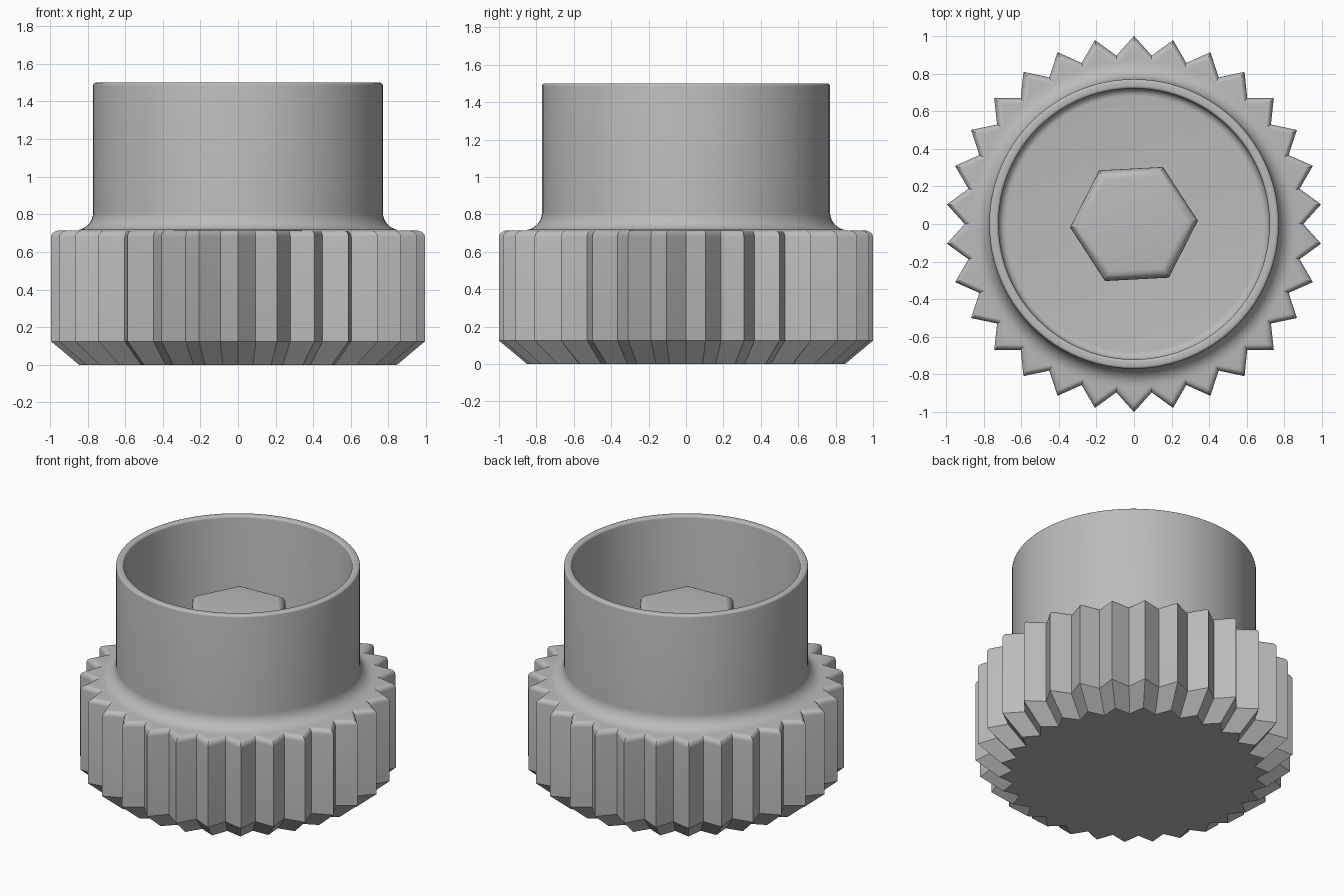
import bpy, bmesh, math
from math import sin, cos, pi, radians

cube = bpy.data.objects.get("Cube")
if cube:
    bpy.data.objects.remove(cube, do_unlink=True)

grey = bpy.data.materials.new("plain grey")
grey.use_nodes = True
COLOUR = (0.5, 0.5, 0.5, 1)
grey.diffuse_color = COLOUR
grey.node_tree.nodes["Principled BSDF"].inputs["Base Color"].default_value = COLOUR


def finish(bm, name):
    bmesh.ops.recalc_face_normals(bm, faces=bm.faces)
    mesh = bpy.data.meshes.new(name)
    bm.to_mesh(mesh)
    bm.free()
    mesh.materials.append(grey)
    obj = bpy.data.objects.new(name, mesh)
    bpy.context.collection.objects.link(obj)
    bpy.ops.object.select_all(action='DESELECT')
    obj.select_set(True)
    bpy.context.view_layer.objects.active = obj
    bpy.ops.object.shade_smooth_by_angle(angle=radians(30))
    return obj


def loft(name, rings, cap_start=True, cap_end=True):
    """Skin a stack of rings, each a list of points of equal length."""
    bm = bmesh.new()
    loops = [[bm.verts.new(p) for p in ring] for ring in rings]
    n = len(loops[0])
    for a, b in zip(loops, loops[1:]):
        for i in range(n):
            j = (i + 1) % n
            bm.faces.new((a[i], a[j], b[j], b[i]))
    if cap_start:
        bm.faces.new(loops[0])
    if cap_end:
        bm.faces.new(loops[-1])
    return finish(bm, name)


def circle(r, z, n=96, turn=0):
    return [(r * cos(turn + 2 * pi * i / n), r * sin(turn + 2 * pi * i / n), z)
            for i in range(n)]


def arc(cx, cz, r, start, end, steps):
    return [(cx + r * cos(radians(start + (end - start) * k / steps)),
             cz + r * sin(radians(start + (end - start) * k / steps)))
            for k in range(steps + 1)]


# Toothed grip: tips and valleys alternate, tapered below and rounded on top
TEETH = 30


def toothed(tip, valley, z):
    step = pi / TEETH
    return [((valley if i % 2 else tip) * cos(pi / 2 + i * step),
             (valley if i % 2 else tip) * sin(pi / 2 + i * step), z)
            for i in range(2 * TEETH)]


rings = [toothed(0.85, 0.77, 0), toothed(1, 0.9, 0.125)]
ROUND = 0.035
for x, z in arc(-ROUND, 0.715 - ROUND, ROUND, 0, 90, 5):
    rings.append(toothed(1 + 1.49 * x, 0.9 + 1.34 * x, z))
loft("toothed_grip", rings)

# Hollow collar: flared foot, straight wall, rounded rim, bore and floor
profile = arc(0.865, 0.811, 0.095, 270, 180, 8)
profile += arc(0.755, 1.485, 0.015, 0, 90, 4)
profile += arc(0.735, 1.485, 0.015, 90, 180, 4)
profile += arc(0.68, 0.76, 0.04, 0, -90, 5)
loft("hollow_collar", [circle(r, z) for r, z in profile], cap_start=False)

# Hexagonal boss with a softened top edge
boss = [circle(0.34, 0.7, 6, radians(3))]
boss += [circle(r, z, 6, radians(3)) for r, z in arc(0.28, 1.15, 0.06, 0, 90, 6)]
loft("hex_boss", boss)
